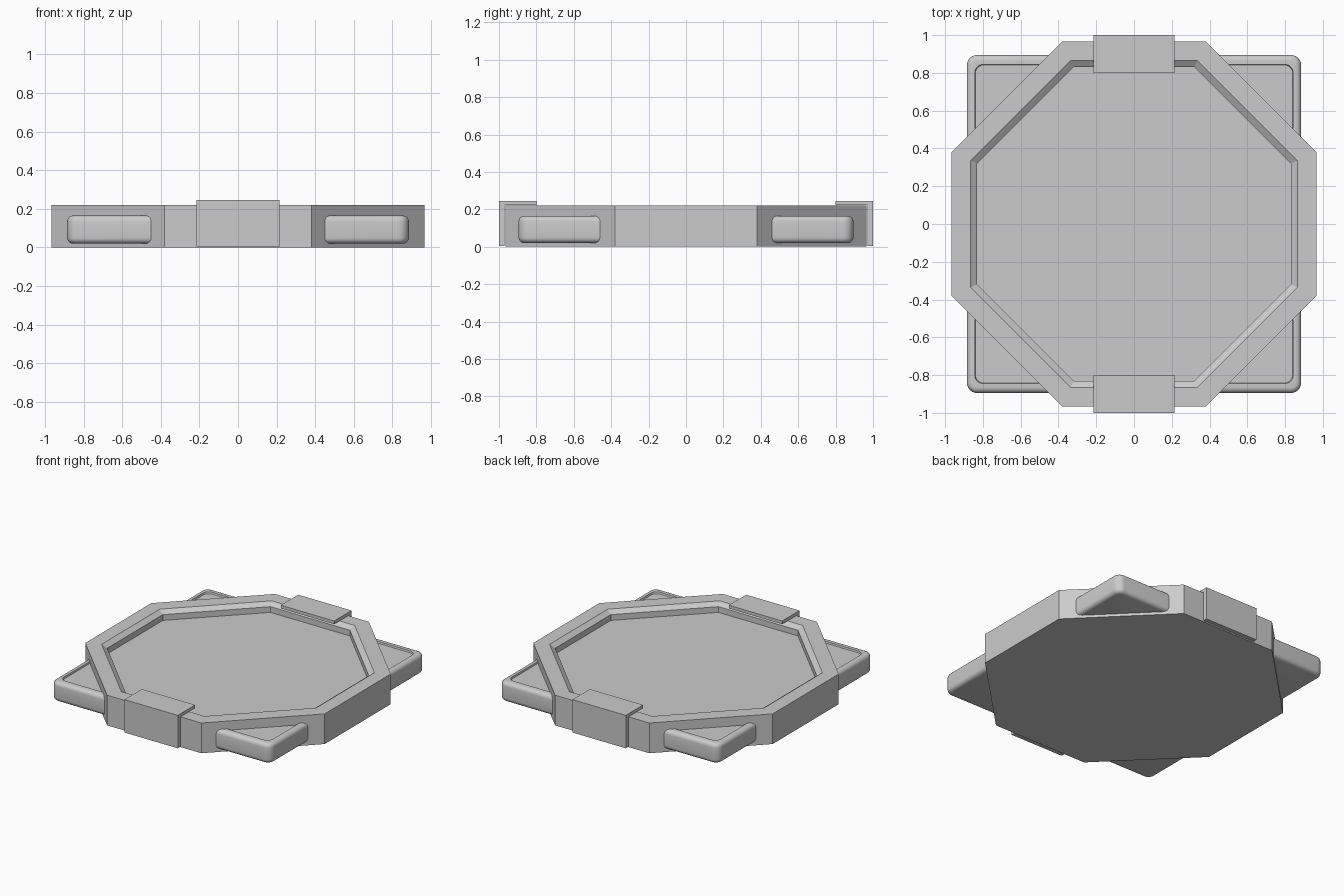
import bpy, bmesh, math

if "Cube" in bpy.data.objects:
    bpy.data.objects.remove(bpy.data.objects["Cube"])


def loft(name, loops, angle=35):
    """Skin a stack of equal-length closed loops and cap both ends."""
    bm = bmesh.new()
    rings = [[bm.verts.new(p) for p in loop] for loop in loops]
    n = len(rings[0])
    for a, b in zip(rings, rings[1:]):
        for i in range(n):
            j = (i + 1) % n
            bm.faces.new((a[i], a[j], b[j], b[i]))
    bm.faces.new(rings[0][::-1])
    bm.faces.new(rings[-1])
    bmesh.ops.recalc_face_normals(bm, faces=bm.faces)
    me = bpy.data.meshes.new(name)
    bm.to_mesh(me)
    bm.free()
    ob = bpy.data.objects.new(name, me)
    bpy.context.collection.objects.link(ob)
    bpy.ops.object.select_all(action='DESELECT')
    bpy.context.view_layer.objects.active = ob
    ob.select_set(True)
    bpy.ops.object.shade_smooth_by_angle(angle=math.radians(angle))
    return ob


def octagon(r, c, z):
    return [(x, y, z) for x, y in ((r, -c), (r, c), (c, r), (-c, r),
                                   (-r, c), (-r, -c), (-c, -r), (c, -r))]


def rounded_rect(hx, hy, rad, z, seg=6):
    pts = []
    for k, (sx, sy) in enumerate(((1, 1), (-1, 1), (-1, -1), (1, -1))):
        for i in range(seg + 1):
            a = math.pi / 2 * (k + i / seg)
            pts.append((sx * (hx - rad) + rad * math.cos(a),
                        sy * (hy - rad) + rad * math.sin(a), z))
    return pts


# Octagonal tray with a raised, inward-sloping rim
loft("octagonal_rim", [
    octagon(0.965, 0.38, 0.0),
    octagon(0.965, 0.38, 0.22),
    octagon(0.865, 0.335, 0.22),
    octagon(0.83, 0.32, 0.195),
    octagon(0.83, 0.32, 0.14)], 25)

# Square plate with rounded border and slightly sunken panel
X, Y, R = 0.885, 0.895, 0.055
B = 0.03
loops = []
for i in range(6):
    a = math.pi / 2 * i / 5
    d = B * (1 - math.sin(a))
    loops.append(rounded_rect(X - d, Y - d, R - d, 0.02 + B * (1 - math.cos(a))))
for i in range(6):
    a = math.pi / 2 * i / 5
    d = B * (1 - math.cos(a))
    loops.append(rounded_rect(X - d, Y - d, R - d, 0.165 - B * (1 - math.sin(a))))
loops.append(rounded_rect(X - 0.042, Y - 0.05, 0.045, 0.165))
loops.append(rounded_rect(X - 0.045, Y - 0.053, 0.045, 0.153))
loft("square_plate", loops)

# L-shaped clips over the rim, front and back
profile = [(0.97, 0.005), (1.0, 0.005), (1.0, 0.245),
           (0.80, 0.245), (0.80, 0.222), (0.97, 0.222)]
for name, s in (("front_clip", -1), ("back_clip", 1)):
    loft(name, [[(x, s * y, z) for y, z in profile] for x in (-0.215, 0.215)])
